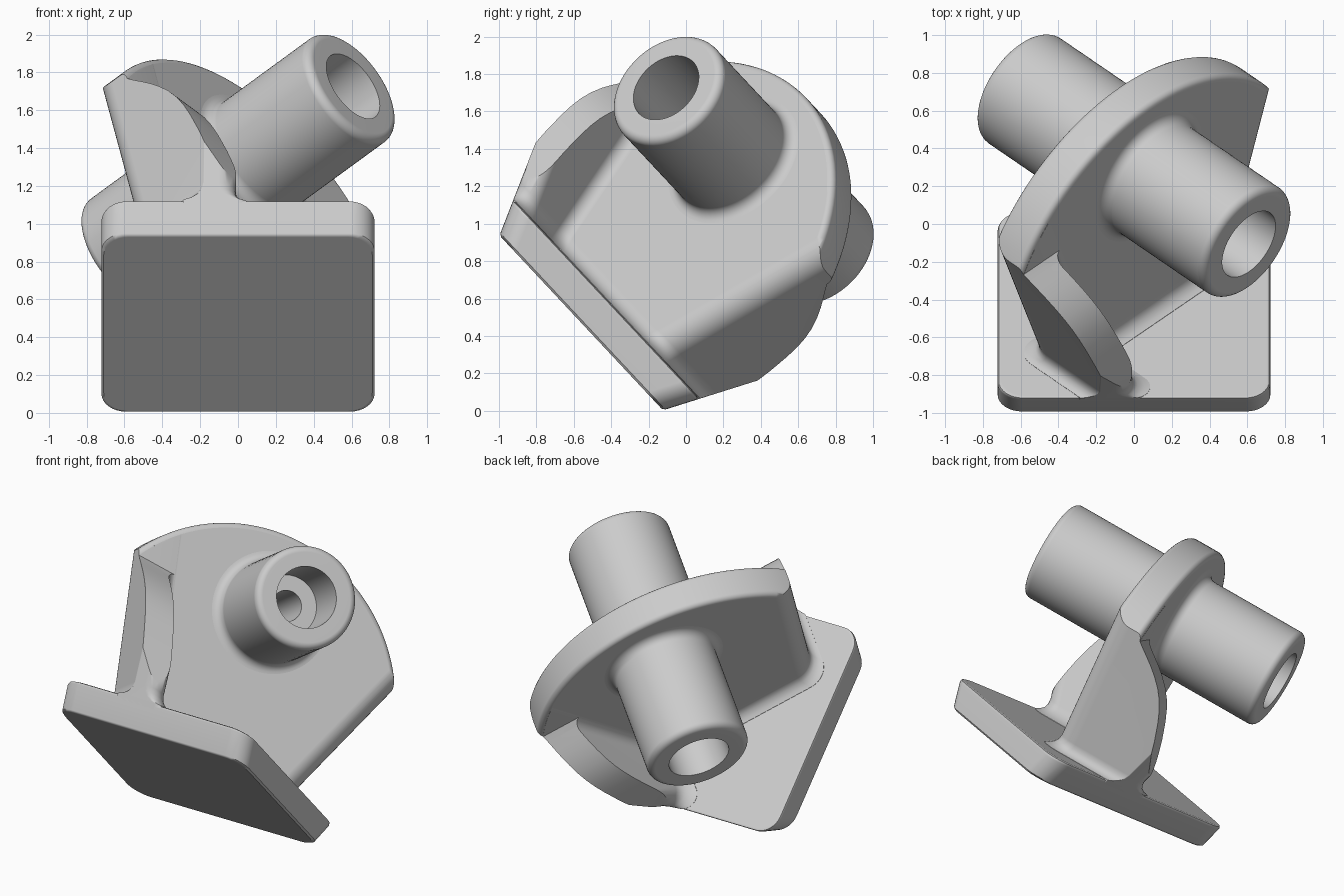
import bpy, bmesh, math
from mathutils import Matrix, Vector

if "Cube" in bpy.data.objects:
    bpy.data.objects.remove(bpy.data.objects["Cube"])

grey = bpy.data.materials.new("light grey")
grey.use_nodes = True
COLOUR = (0.6, 0.6, 0.6, 1)
grey.diffuse_color = COLOUR
grey.node_tree.nodes["Principled BSDF"].inputs["Base Color"].default_value = COLOUR

# The part is built upright on its plate, then tipped back
TILT = Matrix.Translation((0, -0.56, 0.47)) @ Matrix.Rotation(math.radians(-46.9), 4, 'X')
AXIS_TURN = Matrix.Rotation(math.radians(-45), 4, 'Z') @ Matrix.Rotation(math.radians(90), 4, 'Y')
ACROSS = Vector((1, -1)).normalized()   # along the tube, through the wall
ALONG = Vector((1, 1)).normalized()     # along the wall


def make(name, bm):
    bmesh.ops.recalc_face_normals(bm, faces=bm.faces)
    me = bpy.data.meshes.new(name)
    bm.to_mesh(me)
    bm.free()
    me.materials.append(grey)
    ob = bpy.data.objects.new(name, me)
    bpy.context.collection.objects.link(ob)
    return ob


def loft(name, rings, closed=False):
    """Skin rings of points; cap the ends, or join last to first."""
    bm = bmesh.new()
    rows = [[bm.verts.new(p) for p in ring] for ring in rings]
    n = len(rows[0])
    pairs = list(zip(rows, rows[1:])) + ([(rows[-1], rows[0])] if closed else [])
    for a, b in pairs:
        for i in range(n):
            j = (i + 1) % n
            bm.faces.new((a[i], a[j], b[j], b[i]))
    if not closed:
        bm.faces.new(rows[0])
        bm.faces.new(rows[-1])
    return make(name, bm)


def rounded(corners, radii, steps=10):
    """Polygon with an arc at each corner."""
    out = []
    n = len(corners)
    for i, p in enumerate(corners):
        a = (corners[i - 1] - p).normalized()
        b = (corners[(i + 1) % n] - p).normalized()
        half = a.angle(b) / 2
        r = radii[i]
        c = p + (a + b).normalized() * (r / math.sin(half))
        d0 = p + a * (r / math.tan(half)) - c
        d1 = p + b * (r / math.tan(half)) - c
        sweep = math.pi - 2 * half
        for k in range(steps + 1):
            t = k / steps
            out.append(c + (d0 * math.sin((1 - t) * sweep) + d1 * math.sin(t * sweep)) / math.sin(sweep))
    return out


def cross_lines(n1, d1, n2, d2):
    det = n1.x * n2.y - n1.y * n2.x
    return Vector(((d1 * n2.y - d2 * n1.y) / det, (n1.x * d2 - n2.x * d1) / det))


def modify(ob, kind, **settings):
    m = ob.modifiers.new(kind, kind)
    for key, value in settings.items():
        setattr(m, key, value)
    bpy.context.view_layer.objects.active = ob
    bpy.ops.object.modifier_apply(modifier=m.name)


def cut(ob, cutter, operation):
    cutter.hide_render = True
    modify(ob, 'BOOLEAN', object=cutter, operation=operation, solver='EXACT')
    bpy.data.objects.remove(cutter)


def circle(radius, z, steps):
    turns = [2 * math.pi * k / steps for k in range(steps)]
    return [AXIS_TURN @ Vector((radius * math.cos(t), radius * math.sin(t), z)) for t in turns]


def turned(name, sections, height, closed=False, steps=128):
    """Round solid along the tube axis from (radius, position) sections."""
    ob = loft(name, [circle(r, z, steps) for r, z in sections], closed)
    ob.data.transform(Matrix.Translation((0, 0, height)))
    return ob


# Plate ends flare outwards with height
def end_at(h):
    return 0.64 + 0.48 * h


# Base plate
PLATE_H = 0.185
plate_rings = []
for h, inset in ((0, 0.012), (0.012, 0), (PLATE_H - 0.02, 0), (PLATE_H - 0.006, 0.006), (PLATE_H, 0.02)):
    x, y = 0.722 - inset, end_at(h) - inset
    box = [Vector(c) for c in ((-x, -y), (x, -y), (x, y), (-x, y))]
    plate_rings.append([(p.x, p.y, h) for p in rounded(box, [0.13] * 4, 8)])
plate = loft("base_plate", plate_rings)

# Diagonal wall whose two ends fold back to the plate ends
WALL_HALF, FOLD_HALF = 0.115, 0.105


def wall_ring(h, grow):
    mid = -math.sqrt(2) * (0.385 + 0.23 * (h - 0.2))
    k, t = WALL_HALF + grow, FOLD_HALF + grow
    end_n, end_d = Vector((0, 1)), -end_at(h)
    half = [cross_lines(ACROSS, -k, ALONG, mid - t),
            cross_lines(ALONG, mid - t, end_n, end_d),
            cross_lines(ALONG, mid + t, end_n, end_d),
            cross_lines(ACROSS, k, ALONG, mid + t)]
    corners = half + [-p for p in half]
    return [(p.x, p.y, h) for p in rounded(corners, [0.13, 0.01, 0.09, 0.07] * 2)]


wall = loft("folded_wall", [wall_ring(h, g) for h, g in (
    (0.15, 0.075), (0.187, 0.07), (0.196, 0.047), (0.215, 0.022), (0.242, 0.006), (0.275, 0), (1.8, 0))])

# Round crown of the wall with softened edges
crown = [(1.1 - 0.035 * (1 - math.cos(a)), 0.08 + 0.035 * math.sin(a))
         for a in (math.radians(d) for d in (0, 22, 45, 67, 90))]
crown.append((1.065, 2))
cut(wall, turned("crown_cutter", [(r, -z) for r, z in reversed(crown)] + crown, 0.6), 'INTERSECT')

# Curved outline of each folded end
fold_edge = [(0.116, 1.1), (0.15, 1.07), (0.2, 1.03), (0.25, 0.988), (0.3, 0.94), (0.35, 0.882),
             (0.39, 0.82), (0.42, 0.755), (0.445, 0.68), (0.475, 0.56), (0.495, 0.45), (0.52, 0.3),
             (0.6, 0.1), (0.9, 0.1), (0.9, 2), (0.116, 2)]
for side in (1, -1):
    rings = []
    for s in (-2, -0.3):
        flat = [((ALONG * s + ACROSS * f) * side, h) for f, h in fold_edge]
        rings.append([(p.x, p.y, h) for p, h in flat])
    cut(wall, loft("fold_cutter", rings), 'DIFFERENCE')

cut(wall, turned("bore_cutter", [(0.26, -1), (0.26, 1)], 1.19), 'DIFFERENCE')

# Tube with rounded rims, stepped bore and a fillet against the wall
HALF, OUTER, BORE, EDGE, FILLET = 0.86, 0.337, 0.2, 0.045, 0.06
arc = [math.radians(a) for a in range(0, 91, 15)]
upper = [(OUTER + FILLET * (1 - math.cos(a)), WALL_HALF + FILLET * (1 - math.sin(a))) for a in reversed(arc)]
upper += [(OUTER - EDGE * (1 - math.cos(a)), HALF - EDGE * (1 - math.sin(a))) for a in arc]
upper += [(BORE, HALF), (BORE, 0.44), (0.1, 0.44)]
tube = turned("cross_tube", upper + [(r, -z) for r, z in reversed(upper)], 1.19, closed=True, steps=72)

# Tip everything into place and smooth it
for ob in (plate, wall, tube):
    ob.data.transform(TILT)
    bpy.ops.object.select_all(action='DESELECT')
    ob.select_set(True)
    bpy.context.view_layer.objects.active = ob
    bpy.ops.object.shade_smooth_by_angle(angle=math.radians(35))
    modify(ob, 'WEIGHTED_NORMAL', keep_sharp=True)
